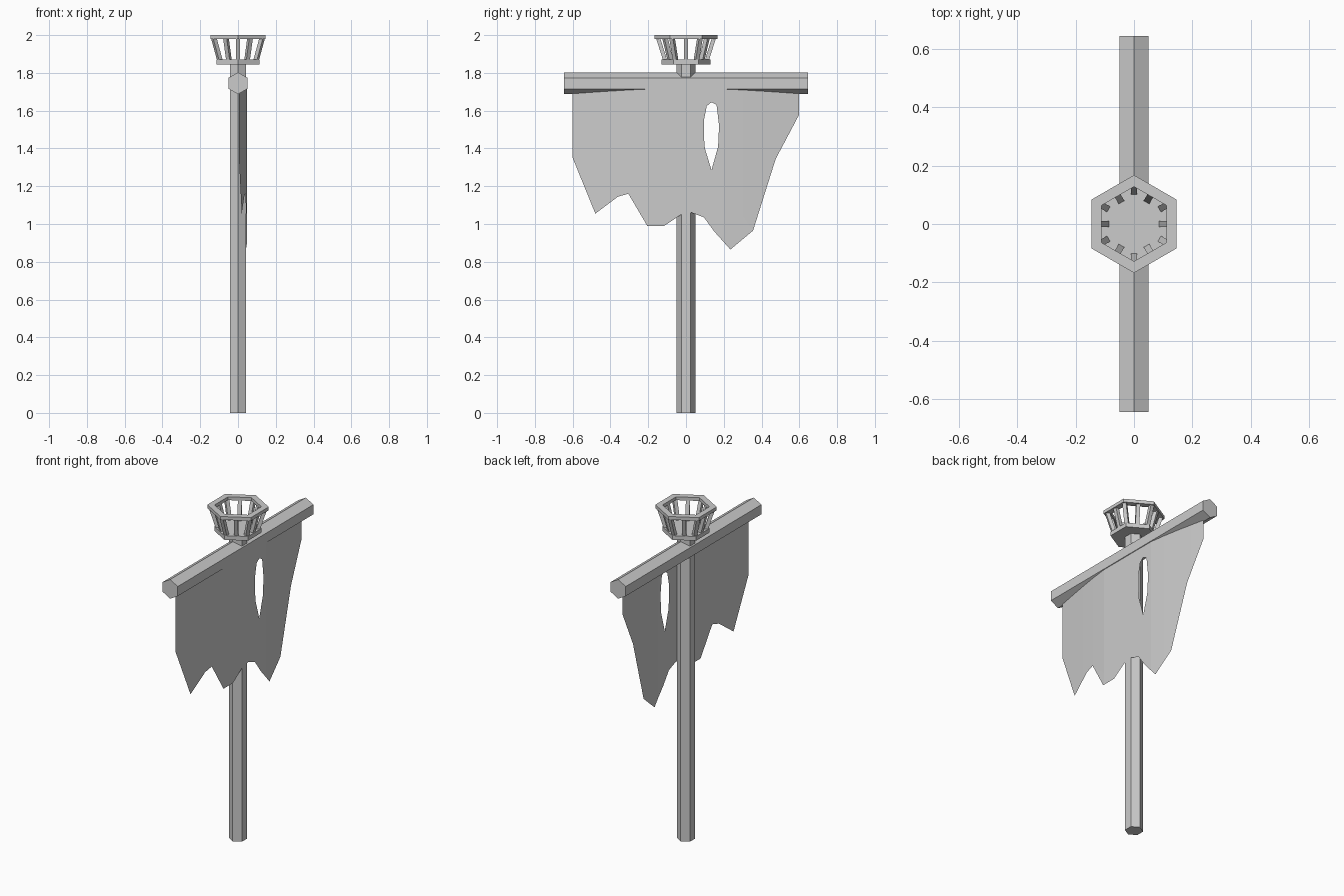
import bpy, bmesh
from math import sin, cos, pi
from mathutils import Vector

if "Cube" in bpy.data.objects:
    bpy.data.objects.remove(bpy.data.objects["Cube"])


def finish(name, bm):
    bmesh.ops.recalc_face_normals(bm, faces=bm.faces)
    mesh = bpy.data.meshes.new(name)
    bm.to_mesh(mesh)
    bm.free()
    ob = bpy.data.objects.new(name, mesh)
    bpy.context.collection.objects.link(ob)
    return ob


def hexagon(r):
    # first corner on the second axis
    return [(r * cos(pi / 2 + i * pi / 3), r * sin(pi / 2 + i * pi / 3)) for i in range(6)]


def hex_prism(name, r, a, b, axis='z'):
    bm = bmesh.new()
    place = (lambda u, v, t: (u, v, t)) if axis == 'z' else (lambda u, v, t: (u, t, v))
    lo, hi = [[bm.verts.new(place(u, v, t)) for u, v in hexagon(r)] for t in (a, b)]
    bm.faces.new(lo)
    bm.faces.new(hi)
    for i in range(6):
        j = (i + 1) % 6
        bm.faces.new((lo[i], lo[j], hi[j], hi[i]))
    return finish(name, bm)


def hex_ring(name, r_out, r_in, a, b):
    bm = bmesh.new()
    loops = [[bm.verts.new((x, y, z)) for x, y in hexagon(r)]
             for r, z in ((r_out, a), (r_out, b), (r_in, b), (r_in, a))]
    for k in range(4):
        p, q = loops[k], loops[(k + 1) % 4]
        for i in range(6):
            j = (i + 1) % 6
            bm.faces.new((p[i], p[j], q[j], q[i]))
    return finish(name, bm)


# Pole and crossbar
hex_prism("pole", 0.05, 0, 1.85)
bar = hex_prism("crossbar", 0.058, -0.645, 0.645, axis='y')
bar.location.z = 1.745

# Fire basket: floor, rim and slanted bars at corners and edge middles
hex_prism("basket_floor", 0.13, 1.845, 1.87)
hex_ring("basket_rim", 0.168, 0.128, 1.98, 2.0)
bm = bmesh.new()
for i in range(12):
    ang = pi / 2 + i * pi / 6
    out = Vector((cos(ang), sin(ang), 0))
    side = Vector((-sin(ang), cos(ang), 0))
    k = 1 if i % 2 == 0 else cos(pi / 6)
    rings = []
    for r, z in ((0.110, 1.865), (0.148, 1.985)):
        c = out * r * k + Vector((0, 0, z))
        rings.append([bm.verts.new(c + out * s * 0.011 + side * t * 0.011)
                      for s, t in ((-1, -1), (1, -1), (1, 1), (-1, 1))])
    lo, hi = rings
    bm.faces.new(lo)
    bm.faces.new(hi)
    for a in range(4):
        b = (a + 1) % 4
        bm.faces.new((lo[a], lo[b], hi[b], hi[a]))
finish("basket_bars", bm)

# Torn banner: ragged outline with a hole, bowed around the pole
outline = [(-0.6, 1.715), (-0.6, 1.35), (-0.48, 1.055), (-0.36, 1.145), (-0.305, 1.16),
           (-0.205, 0.99), (-0.115, 0.99), (-0.025, 1.05), (0.03, 1.06), (0.095, 1.035),
           (0.15, 0.96), (0.235, 0.865), (0.355, 0.965), (0.475, 1.345), (0.597, 1.575),
           (0.597, 1.715)]
hole = [(0.095, 1.55), (0.11, 1.625), (0.135, 1.645), (0.162, 1.63), (0.175, 1.52),
        (0.17, 1.41), (0.135, 1.285), (0.1, 1.4), (0.094, 1.47)]
bm = bmesh.new()
for pts in (outline, hole):
    vs = [bm.verts.new((0, y, z)) for y, z in pts]
    for i, v in enumerate(vs):
        bm.edges.new((v, vs[(i + 1) % len(vs)]))
bmesh.ops.triangle_fill(bm, use_beauty=True, edges=bm.edges[:], normal=(1, 0, 0))
for i in range(-5, 6):
    bmesh.ops.bisect_plane(bm, geom=bm.verts[:] + bm.edges[:] + bm.faces[:],
                           plane_co=(0, i * 0.1, 0), plane_no=(0, 1, 0), dist=1e-5)
for v in bm.verts:
    t = max(0, abs(v.co.y) - 0.2) / 0.4
    v.co.x = 0.047 - 0.042 * t ** 1.2
finish("torn_banner", bm)
